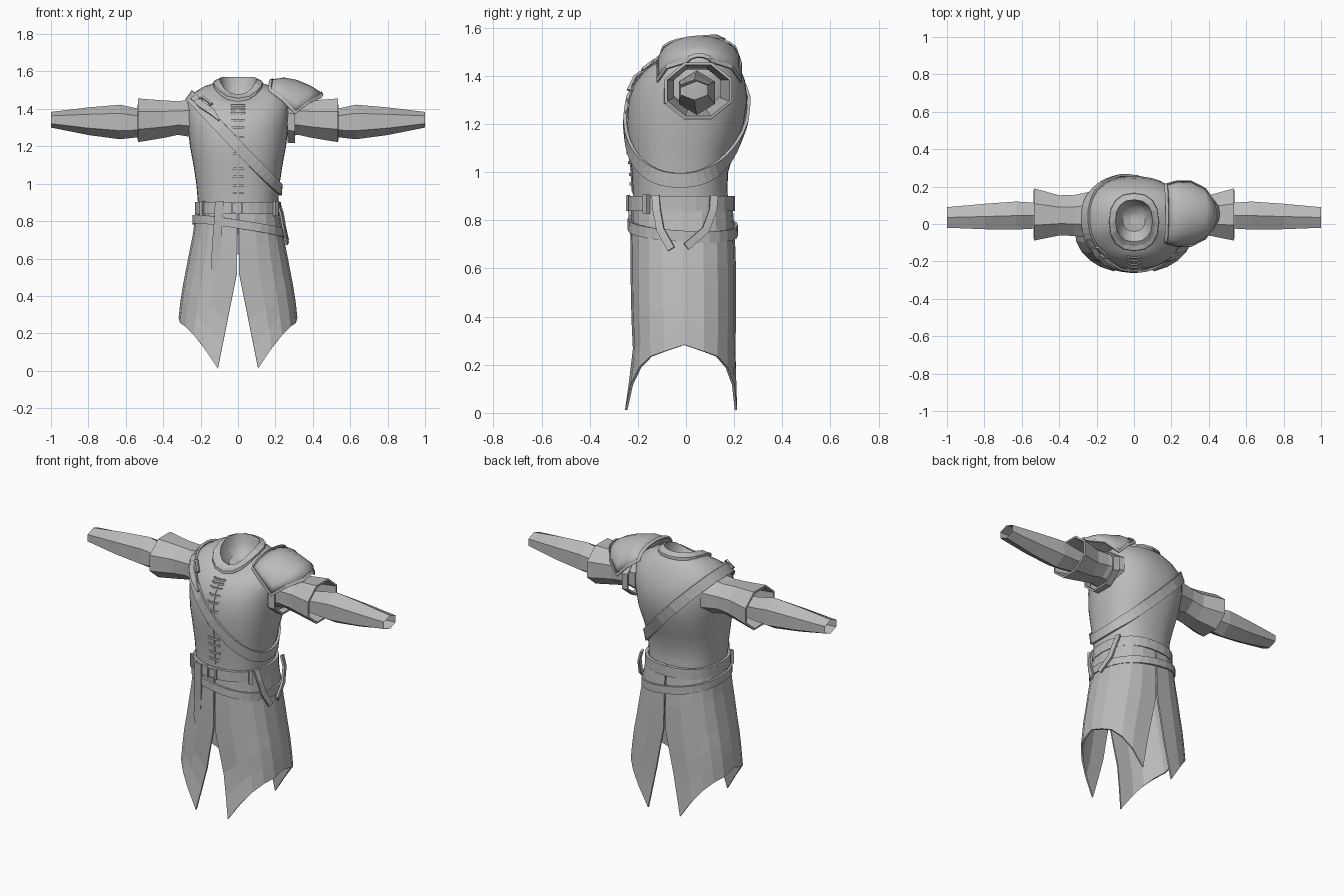
import bpy, bmesh, math
from mathutils import Vector as V

if "Cube" in bpy.data.objects:
    bpy.data.objects.remove(bpy.data.objects["Cube"])

cloth = bpy.data.materials.new("grey cloth")
cloth.diffuse_color = (0.5, 0.5, 0.5, 1)
cloth.use_nodes = True
cloth.node_tree.nodes["Principled BSDF"].inputs["Base Color"].default_value = cloth.diffuse_color


def loft(name, rows, ring=True, loop=False, caps=False, smooth=False, thick=0):
    """Skin a list of point rows; ring closes each row, loop joins last row to first."""
    bm = bmesh.new()
    vs = [[bm.verts.new(p) for p in r] for r in rows]
    n, m = len(rows), len(rows[0])
    for i in range(n if loop else n - 1):
        for j in range(m if ring else m - 1):
            a, b = vs[i], vs[(i + 1) % n]
            k = (j + 1) % m
            bm.faces.new((a[j], a[k], b[k], b[j]))
    if caps:
        bm.faces.new(vs[0])
        bm.faces.new(vs[-1])
    bmesh.ops.recalc_face_normals(bm, faces=bm.faces)
    me = bpy.data.meshes.new(name)
    bm.to_mesh(me)
    bm.free()
    me.materials.append(cloth)
    if smooth:
        me.polygons.foreach_set("use_smooth", [True] * len(me.polygons))
        me.set_sharp_from_angle(angle=math.radians(40))
    ob = bpy.data.objects.new(name, me)
    bpy.context.collection.objects.link(ob)
    if thick:
        mod = ob.modifiers.new("thickness", 'SOLIDIFY')
        mod.thickness, mod.offset = thick, 0
    return ob


def ribbon(name, pts, normals, w, th, closed=False, tip=False):
    """Flat strap of width w and thickness th along a path."""
    pts = [V(p) for p in pts]
    n, rows = len(pts), []
    for i, p in enumerate(pts):
        a = pts[(i - 1) % n] if closed else pts[max(i - 1, 0)]
        b = pts[(i + 1) % n] if closed else pts[min(i + 1, n - 1)]
        t = (b - a).normalized()
        nn = V(normals[i] if isinstance(normals, list) else normals)
        nn = (nn - t * nn.dot(t)).normalized()
        s = t.cross(nn) * (w / 2 if not (tip and i == n - 1) else w / 8)
        rows.append([p - s, p + s, p + s + nn * th, p - s + nn * th])
    return loft(name, rows, loop=closed, caps=not closed)


def lerp(table, z):
    """Interpolate a table of rows keyed by their first value."""
    z = min(max(z, table[0][0]), table[-1][0])
    for a, b in zip(table, table[1:]):
        if z <= b[0]:
            f = (z - a[0]) / (b[0] - a[0])
            return [u + (v - u) * f for u, v in zip(a[1:], b[1:])]


def spow(v, p):
    return math.copysign(abs(v) ** p, v)


def oval(z, hw, yf, yb, drop, a, p=0.85):
    """Point on a rounded-box ring whose front dips by drop."""
    s = math.sin(a)
    y = (yf + yb) / 2 + (yb - yf) / 2 * spow(s, p)
    return V((hw * spow(math.cos(a), p), y, z - drop * ((1 - s) / 2) ** 3))


def angles(n):
    return [2 * math.pi * i / n for i in range(n)]


# torso: height, half width, front y, back y, front dip
BODY = [(.88, .213, -.22, .175, 0), (.93, .217, -.222, .172, 0), (1.0, .223, -.225, .175, 0),
        (1.1, .238, -.237, .205, 0), (1.2, .257, -.245, .24, 0), (1.3, .268, -.238, .255, 0),
        (1.38, .275, -.212, .245, .01), (1.44, .272, -.18, .222, .03),
        (1.49, .24, -.155, .195, .055), (1.525, .185, -.132, .17, .08),
        (1.545, .125, -.11, .14, .095)]


def body(z, a):
    return oval(z, *lerp(BODY, z), a)


def on_body(x, z, gap):
    """Point on the front of the torso at a given x and ring height."""
    c = spow(x / lerp(BODY, z)[0], 1 / .85)
    return body(z, -math.acos(c)) + V((0, -gap, gap * .4))


loft("torso", [[body(r[0], a) for a in angles(40)] for r in BODY], smooth=True)

# collar with the hollow of the neck
COLLAR = [(1.54, .134, -.145, .166, .1), (1.556, .132, -.143, .164, .1),
          (1.562, .115, -.118, .147, .1), (1.571, .099, -.095, .13, .095)]
loft("collar", [[oval(*r, a) for a in angles(16)] for r in COLLAR])
NECK = [(1.571, .099, -.095, .13, .095), (1.51, .088, -.07, .12, .05),
        (1.46, .06, -.04, .09, .02), (1.445, .02, .0, .05, 0)]
loft("neck_hollow", [[oval(*r, a) for a in angles(16)] for r in NECK[::-1]] , smooth=True)
loft("neck_floor", [[oval(*NECK[-1], a) for a in angles(16)],
                    [V((0, .025, 1.443)) + .001 * V((math.cos(a), math.sin(a), 0))
                     for a in angles(16)]], smooth=True)

# front seam and lacing
zs = [.92 + .05 * i for i in range(11)]
ribbon("front_seam", [body(z, -math.pi / 2) for z in zs], (0, -1, 0), .012, .005)
for z in (.95, .99, 1.04, 1.08, 1.16, 1.25, 1.30, 1.345, 1.39, 1.425, 1.455):
    c = body(z, -math.pi / 2)
    ribbon("lace", [c + V((-.036, .004, 0)), c + V((-.015, -.005, 0)),
                    c + V((.015, -.005, 0)), c + V((.036, .004, 0))], (0, -1, 0), .012, .007)

# skirt in two halves, split at front and back, with pointed corners
SKIRT = [(0, .325, -.25, .208), (.25, .316, -.215, .2), (.4, .3, -.222, .203),
         (.6, .262, -.226, .203), (.75, .232, -.224, .198), (.9, .215, -.222, .185)]
for side, name in ((1, "skirt_left"), (-1, "skirt_right")):
    rows = []
    for i in range(8):
        row = []
        for j in range(11):
            a = math.pi * (j / 10 - .5)
            c = max(math.cos(a), 0) ** .8
            s = spow(math.sin(a), .8)
            hem = min(.285 - .077 * abs(s), .012 + .27 * c)
            z = .9 + (hem - .9) * i / 7
            hw, yf, yb = lerp(SKIRT, z)
            slit = .004 + max(0, (.53 - z) * .2)
            row.append((side * (slit + (hw - slit) * c), (yf + yb) / 2 + (yb - yf) / 2 * s, z))
        rows.append(row)
    loft(name, rows, ring=False, thick=.01)

# waist belts: level one and a slanted loose one
ang = angles(28)
out = [V((math.cos(a), math.sin(a), 0)) for a in ang]
ribbon("waist_belt", [oval(.87, .217, -.23, .19, 0, a) for a in ang], out, .062, .013, True)
loose = []
for a in ang:
    p = oval(.77, .232, -.23, .203, 0, a)
    p.z -= .16 * p.x + .06 * p.y
    p.x *= 1 + max(0, p.x) * .12
    loose.append(p)
ribbon("loose_belt", loose, out, .046, .012, True)

# belt buckle, keepers and hanging straps
ribbon("belt_buckle", [(-.03, -.24, .842), (.022, -.24, .842), (.022, -.24, .898),
                       (-.03, -.24, .898)], (0, -1, 0), .012, .01, True)
for x in (-.185, .195):
    ribbon("belt_keeper", [(x, -.158, .828), (x, -.158, .908)], (x, -.2, 0), .022, .02)
ribbon("hanging_strap", [(-.1, -.232, .905), (-.105, -.226, .8), (-.115, -.214, .68),
                         (-.122, -.208, .56), (-.13, -.206, .52)], (0, -1, 0), .046, .012, tip=True)
ribbon("side_strap_front", [(.205, -.125, .9), (.225, -.12, .84), (.24, -.105, .76),
                            (.258, -.06, .68)], (1, -.2, 0), .032, .012)
ribbon("side_strap_back", [(.21, .115, .9), (.23, .11, .84), (.243, .08, .76),
                           (.258, .0, .69)], (1, .2, 0), .032, .012)

# chest strap: where a sloping plane meets the torso
path, nor = [], []
for a in angles(44):
    lo, hi = .88, 1.54
    for _ in range(30):
        mid = (lo + hi) / 2
        p = body(mid, a)
        if p.z - 1.2 + 1.06 * p.x < 0:
            lo = mid
        else:
            hi = mid
    du = body(lo, a + .05) - body(lo, a - .05)
    dz = body(lo + .02, a) - body(lo - .02, a)
    n = du.cross(dz).normalized()
    path.append(p + n * .003)
    nor.append(n)
ribbon("chest_strap", path, nor, .06, .013, True)
# strap buckle and loose tail near the shoulder
ribbon("strap_buckle", [on_body(-.225, 1.45, .016), on_body(-.18, 1.405, .016),
                        on_body(-.14, 1.445, .016), on_body(-.185, 1.485, .016)],
       (-.3, -1, .6), .014, .012, True)
ribbon("strap_tail", [on_body(-.235, 1.47, .016), on_body(-.19, 1.425, .02),
                      on_body(-.14, 1.385, .022), on_body(-.1, 1.335, .018)],
       (-.3, -1, .6), .036, .012, tip=True)


def tube(name, stations, n, side, thick=0):
    """Faceted tube along x from stations of x, y range and z range."""
    k = 1 / math.cos(math.pi / n)
    rows = [[(side * x, (y0 + y1) / 2 + (y1 - y0) / 2 * k * math.cos(t),
              (z0 + z1) / 2 + (z1 - z0) / 2 * k * math.sin(t))
             for t in (2 * math.pi * (i + .5) / n for i in range(n))]
            for x, y0, y1, z0, z1 in stations]
    return loft(name, rows, thick=thick)


# arms
for side, tag in ((1, "left"), (-1, "right")):
    tube("upper_sleeve_" + tag, [(.22, -.07, .17, 1.25, 1.45), (.32, -.058, .15, 1.267, 1.435),
         (.40, -.056, .148, 1.25, 1.44), (.535, -.083, .185, 1.228, 1.45)], 8, side, .012)
    tube("forearm_sleeve_" + tag, [(.4, -.02, .11, 1.28, 1.37), (.54, -.025, .115, 1.258, 1.392),
         (.63, -.03, .12, 1.25, 1.41), (.8, -.028, .108, 1.27, 1.398),
         (1.0, -.02, .09, 1.306, 1.378)], 6, side)
tube("shoulder_band", [(.265, -.085, .18, 1.225, 1.44), (.305, -.08, .175, 1.222, 1.43)], 8, 1, .012)

# shoulder plate: arched rows of x, top z, half depth, drop
PLATE = [(.18, 1.552, .15, .05), (.245, 1.563, .168, .11), (.315, 1.55, .168, .168),
         (.385, 1.52, .13, .085), (.445, 1.482, .045, .02)]
plate = [[V((x - .01 * (1 - math.cos(a)), .055 + r * math.sin(a), z - d * (1 - math.cos(a))))
          for a in (math.pi * (j / 10 - .5) for j in range(11))] for x, z, r, d in PLATE]
loft("shoulder_plate", plate, ring=False, smooth=True, thick=.01)
edge = plate[0] + [r[-1] for r in plate[1:-1]] + plate[-1][::-2] + [r[0] for r in plate[-2:0:-1]]
ribbon("shoulder_plate_rim", edge, [p - V((.27, .055, 1.38)) for p in edge], .018, .009, True)
